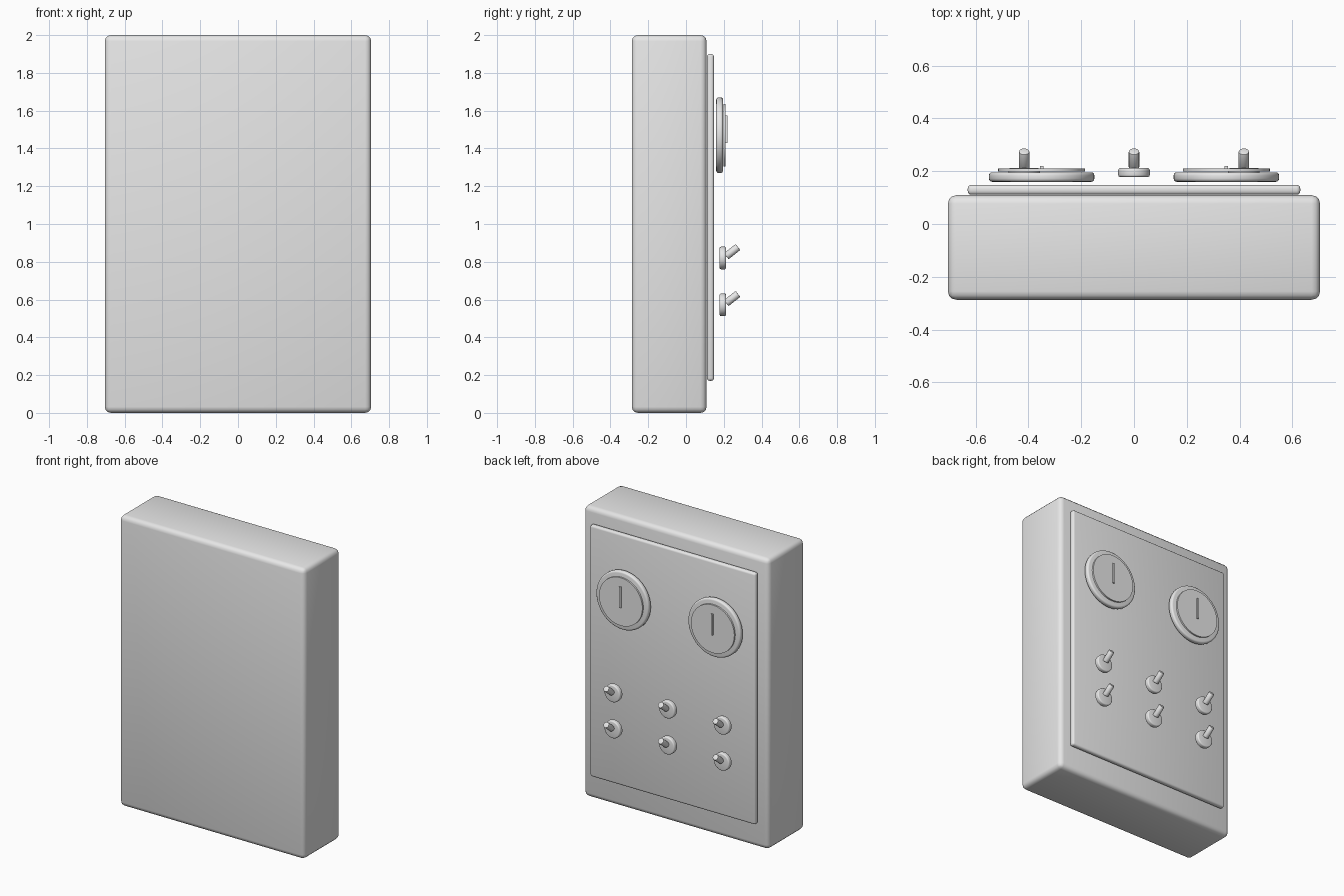
import bpy, bmesh, math
from mathutils import Matrix, Vector

cube = bpy.data.objects.get("Cube")
if cube:
    bpy.data.objects.remove(cube, do_unlink=True)

# Single plain grey
grey = bpy.data.materials.new("plain_grey")
grey.use_nodes = True
colour = (0.8, 0.8, 0.8, 1)
grey.diffuse_color = colour
grey.node_tree.nodes["Principled BSDF"].inputs["Base Color"].default_value = colour


def finish(name, bm, bevel, segments):
    """Round the sharp edges, then make a smooth-shaded object."""
    if bevel:
        sharp = [e for e in bm.edges if e.calc_face_angle(0) > math.radians(50)]
        bmesh.ops.bevel(bm, geom=sharp, offset=bevel, segments=segments,
                        profile=0.5, affect='EDGES', clamp_overlap=True)
    mesh = bpy.data.meshes.new(name)
    bm.to_mesh(mesh)
    bm.free()
    mesh.materials.append(grey)
    obj = bpy.data.objects.new(name, mesh)
    bpy.context.collection.objects.link(obj)
    bpy.ops.object.select_all(action='DESELECT')
    obj.select_set(True)
    bpy.context.view_layer.objects.active = obj
    bpy.ops.object.shade_smooth_by_angle(angle=math.radians(35))
    return obj


def box(name, low, high, bevel=0, segments=3):
    low, high = Vector(low), Vector(high)
    bm = bmesh.new()
    bmesh.ops.create_cube(bm, size=1, matrix=Matrix.Translation((low + high) / 2)
                          @ Matrix.Diagonal((*(high - low), 1)))
    return finish(name, bm, bevel, segments)


def rod(name, start, end, radius, sides=32, bevel=0, segments=3):
    start, end = Vector(start), Vector(end)
    axis = end - start
    turn = axis.to_track_quat('Z', 'Y').to_matrix().to_4x4()
    bm = bmesh.new()
    bmesh.ops.create_cone(bm, cap_ends=True, segments=sides, radius1=radius,
                          radius2=radius, depth=axis.length,
                          matrix=Matrix.Translation((start + end) / 2) @ turn)
    return finish(name, bm, bevel, segments)


# Cabinet and its raised control plate
box("cabinet", (-0.705, -0.287, 0), (0.705, 0.109, 2), 0.032)
box("control_plate", (-0.63, 0.111, 0.17), (0.63, 0.148, 1.9), 0.014)

# Pair of gauges: rim, face and needle
for side, x in (("right", -0.35), ("left", 0.35)):
    z = 1.47
    rod(f"{side}_gauge_rim", (x, 0.16, z), (x, 0.196, z), 0.2, 48, 0.012)
    rod(f"{side}_gauge_face", (x, 0.199, z), (x, 0.21, z), 0.165, 48)
    box(f"{side}_gauge_needle", (x - 0.007, 0.21, 1.43), (x + 0.007, 0.219, 1.575))

# Two rows of toggle switches with levers tilted up and outward
for row, z in (("lower", 0.572), ("upper", 0.82)):
    for place, x in (("right", -0.416), ("middle", 0), ("left", 0.416)):
        rod(f"{row}_{place}_switch_collar", (x, 0.178, z), (x, 0.212, z), 0.06, 32, 0.008)
        rod(f"{row}_{place}_switch_lever", (x, 0.213, z + 0.009), (x, 0.275, z + 0.058),
            0.02, 16, 0.003, 2)
